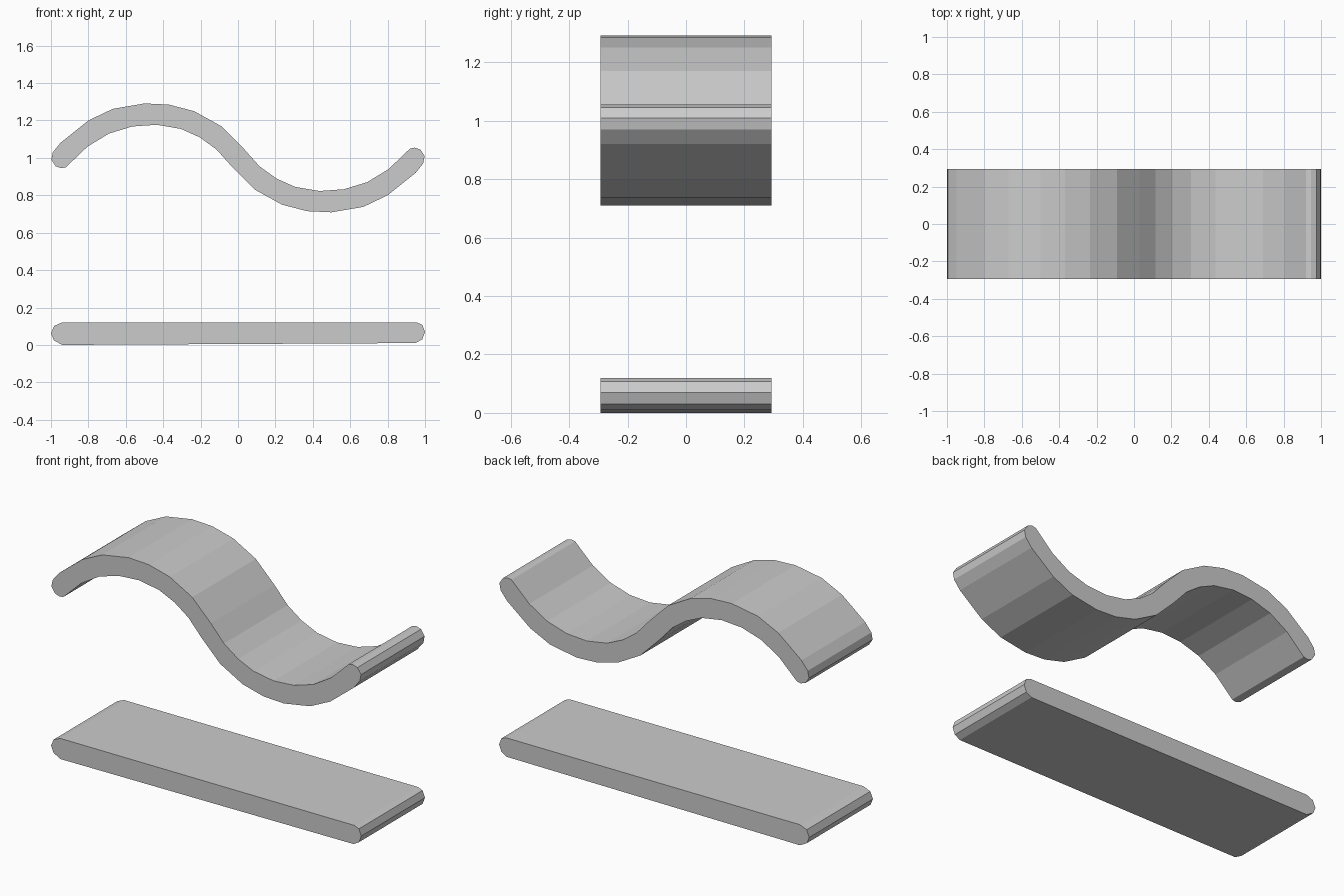
import bpy
import bmesh

HALF_DEPTH = 0.293

cube = bpy.data.objects.get("Cube")
if cube:
    bpy.data.objects.remove(cube, do_unlink=True)

grey = bpy.data.materials.new("plain grey")
grey.use_nodes = True
grey.diffuse_color = (0.6, 0.6, 0.6, 1)
grey.node_tree.nodes["Principled BSDF"].inputs["Base Color"].default_value = (0.6, 0.6, 0.6, 1)


def extrude_profile(name, outline):
    """Extrude an x-z outline along y into a flat-shaded solid."""
    bm = bmesh.new()
    face = bm.faces.new([bm.verts.new((x, -HALF_DEPTH, z)) for x, z in outline])
    ext = bmesh.ops.extrude_face_region(bm, geom=[face])
    verts = [g for g in ext["geom"] if isinstance(g, bmesh.types.BMVert)]
    bmesh.ops.translate(bm, verts=verts, vec=(0, 2 * HALF_DEPTH, 0))
    bmesh.ops.recalc_face_normals(bm, faces=bm.faces)
    mesh = bpy.data.meshes.new(name)
    bm.to_mesh(mesh)
    bm.free()
    mesh.materials.append(grey)
    obj = bpy.data.objects.new(name, mesh)
    bpy.context.collection.objects.link(obj)
    return obj


# Wavy slab: left cap and upper edge, then the same turned half way round its centre
upper = [(-0.92, 0.95), (-0.945, 0.945), (-0.975, 0.955), (-0.998, 0.99), (-0.99, 1.03),
         (-0.95, 1.08), (-0.80, 1.20), (-0.67, 1.262), (-0.50, 1.291), (-0.37, 1.285),
         (-0.235, 1.25), (-0.09, 1.17), (0.03, 1.05), (0.115, 0.955), (0.205, 0.89),
         (0.305, 0.845), (0.435, 0.823), (0.565, 0.832), (0.69, 0.87), (0.805, 0.94)]
extrude_profile("wavy_slab", upper + [(-x, 2 - z) for x, z in upper])

# Flat slab with rounded ends, its underside rising slightly to the right
flat = [(-0.94, 0.0), (-0.985, 0.025), (-1.0, 0.062), (-0.983, 0.102), (-0.94, 0.12),
        (0.955, 0.12), (0.985, 0.108), (1.0, 0.07), (0.985, 0.03), (0.95, 0.01)]
extrude_profile("flat_slab", flat)
